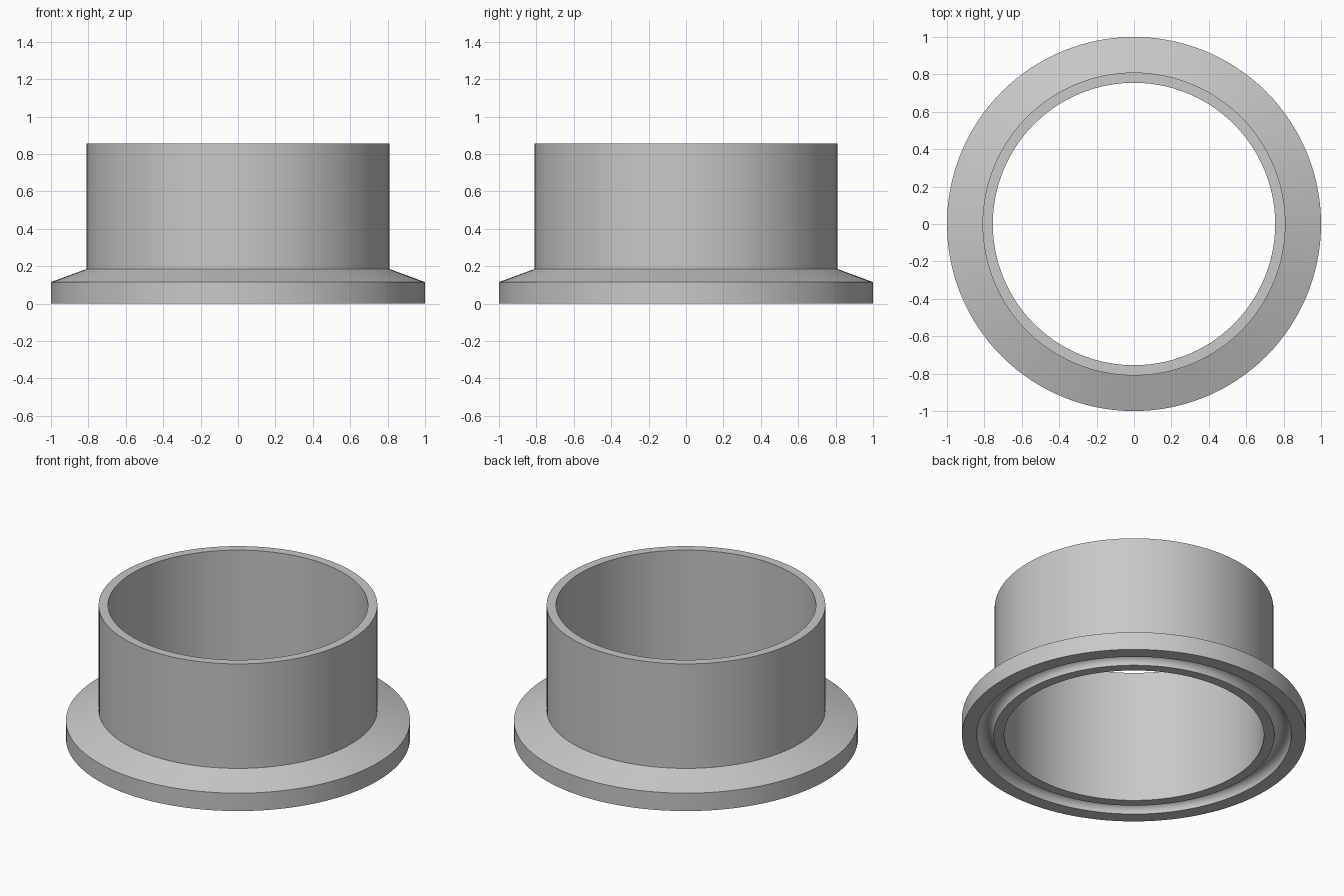
import bpy
import bmesh
from math import cos, sin, pi, radians

cube = bpy.data.objects.get("Cube")
if cube:
    bpy.data.objects.remove(cube, do_unlink=True)

SEGMENTS = 128
BORE, TUBE, RIM = 0.755, 0.81, 1.0
HEIGHT = 0.855
GROOVE_MID, GROOVE_R = 0.865, 0.049

steel = bpy.data.materials.new("grey steel")
steel.use_nodes = True
colour = (0.58, 0.58, 0.58, 1)
steel.diffuse_color = colour
steel.node_tree.nodes["Principled BSDF"].inputs["Base Color"].default_value = colour


def lathe(name, profile):
    """Spin a closed (radius, height) profile around z."""
    bm = bmesh.new()
    verts = [bm.verts.new((r, 0, z)) for r, z in profile]
    edges = [bm.edges.new((a, b)) for a, b in zip(verts, verts[1:] + verts[:1])]
    bmesh.ops.spin(bm, geom=verts + edges, cent=(0, 0, 0), axis=(0, 0, 1),
                   angle=2 * pi, steps=SEGMENTS, use_merge=True)
    bmesh.ops.remove_doubles(bm, verts=bm.verts, dist=0.0001)
    bmesh.ops.recalc_face_normals(bm, faces=bm.faces)
    mesh = bpy.data.meshes.new(name)
    bm.to_mesh(mesh)
    bm.free()
    mesh.materials.append(steel)
    obj = bpy.data.objects.new(name, mesh)
    bpy.context.collection.objects.link(obj)
    bpy.ops.object.select_all(action='DESELECT')
    obj.select_set(True)
    bpy.context.view_layer.objects.active = obj
    bpy.ops.object.shade_smooth_by_angle(angle=radians(18))
    return obj


# Round gasket groove in the underside
steps = 12
groove = [(GROOVE_MID - GROOVE_R * cos(pi * i / steps),
           GROOVE_R * sin(pi * i / steps)) for i in range(steps + 1)]

# Tube with a bevelled flange at its foot
lathe("flanged_ferrule", [(BORE, HEIGHT), (BORE, 0)] + groove + [
    (RIM, 0), (RIM, 0.115), (TUBE, 0.185), (TUBE, HEIGHT)])
